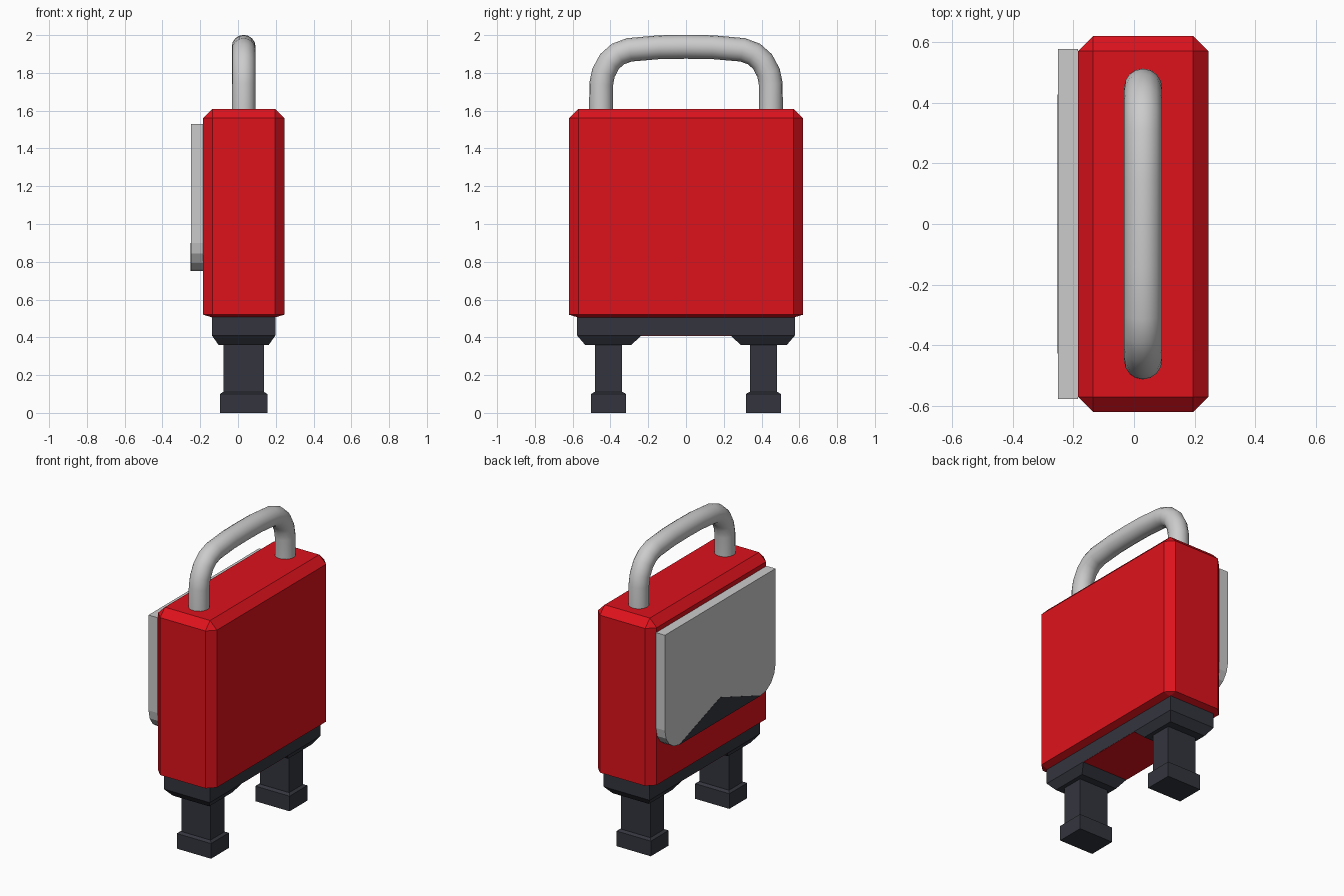
import bpy, bmesh, math

if "Cube" in bpy.data.objects:
    bpy.data.objects.remove(bpy.data.objects["Cube"])

CX = 0.03  # shared centre of body, legs and handle in x


def material(name, color):
    m = bpy.data.materials.new(name)
    m.diffuse_color = (*color, 1)
    m.use_nodes = True
    m.node_tree.nodes["Principled BSDF"].inputs["Base Color"].default_value = m.diffuse_color
    return m


RED = material("red_paint", (0.73, 0.006, 0.012))
DARK = material("dark_rubber", (0.034, 0.036, 0.048))


def hull(name, points, mat=None):
    """Convex flat-faced solid around the points."""
    bm = bmesh.new()
    for p in points:
        bm.verts.new(p)
    bmesh.ops.convex_hull(bm, input=bm.verts)
    bmesh.ops.dissolve_limit(bm, angle_limit=math.radians(1), verts=bm.verts, edges=bm.edges)
    bmesh.ops.recalc_face_normals(bm, faces=bm.faces)
    mesh = bpy.data.meshes.new(name)
    bm.to_mesh(mesh)
    bm.free()
    ob = bpy.data.objects.new(name, mesh)
    bpy.context.collection.objects.link(ob)
    if mat:
        mesh.materials.append(mat)
    return ob


def rect(hx, y0, y1, z):
    return [(CX + sx * hx, y, z) for sx in (-1, 1) for y in (y0, y1)]


# Body with one-step bevelled edges
HX, HY, B = 0.215, 0.62, 0.05
pts = rect(HX - B, -HY + B, HY - B, 1.61) + rect(HX - B, -HY + B, HY - B, 0.505)
for z in (0.52, 1.56):
    pts += rect(HX, -HY + B, HY - B, z) + rect(HX - B, -HY, HY, z)
hull("body", pts, RED)

# Base under the body, with a red underside between the legs
hull("base", rect(0.168, -0.577, 0.577, 0.41) + rect(0.168, -0.577, 0.577, 0.51), DARK)
hull("underside_panel", rect(0.167, -0.235, 0.235, 0.408) + rect(0.167, -0.235, 0.235, 0.42), RED)

# Legs: tapered hip, shaft and foot on each side
for s, side in ((-1, "front"), (1, "back")):
    hull(side + "_hip", rect(0.168, s * 0.235, s * 0.577, 0.41)
         + rect(0.133, s * 0.29, s * 0.534, 0.36), DARK)
    hull(side + "_leg", rect(0.107, s * 0.339, s * 0.482, 0.05)
         + rect(0.107, s * 0.339, s * 0.482, 0.37), DARK)
    hull(side + "_foot", rect(0.125, s * 0.317, s * 0.503, 0)
         + rect(0.125, s * 0.317, s * 0.503, 0.10)
         + rect(0.11, s * 0.335, s * 0.486, 0.11), DARK)

# Side plate with rounded lower corners
PY, R, PB, PT = 0.577, 0.15, 0.75, 1.53
outline = [(PY, PT), (-PY, PT)]
for i in range(5):
    a = math.radians(22.5 * i)
    for s in (-1, 1):
        outline.append((s * (PY - R + R * math.cos(a)), PB + R - R * math.sin(a)))
hull("side_plate", [(x, y, z) for x in (-0.25, -0.185) for y, z in outline])

# Dark triangle at the lower edge of the plate
tri = [(-(PY - R), PB), (PY - R, PB), (0, PB + R)]
hull("plate_triangle", [(x, y, z) for x in (-0.2515, -0.24) for y, z in tri], DARK)

# Round carrying handle
half = [(0.45, 1.56), (0.449, 1.74), (0.437, 1.80), (0.405, 1.86),
        (0.36, 1.90), (0.30, 1.922), (0.14, 1.936), (0, 1.938)]
path = half + [(-y, z) for y, z in reversed(half[:-1])]
curve = bpy.data.curves.new("handle", "CURVE")
curve.dimensions = "3D"
curve.bevel_depth = 0.063
curve.bevel_resolution = 6
curve.use_fill_caps = True
spline = curve.splines.new("POLY")
spline.points.add(len(path) - 1)
for p, (y, z) in zip(spline.points, path):
    p.co = (CX, y, z, 1)
handle = bpy.data.objects.new("handle", curve)
bpy.context.collection.objects.link(handle)
bpy.ops.object.select_all(action="DESELECT")
handle.select_set(True)
bpy.context.view_layer.objects.active = handle
bpy.ops.object.convert(target="MESH")
bpy.ops.object.shade_smooth_by_angle(angle=math.radians(45))
